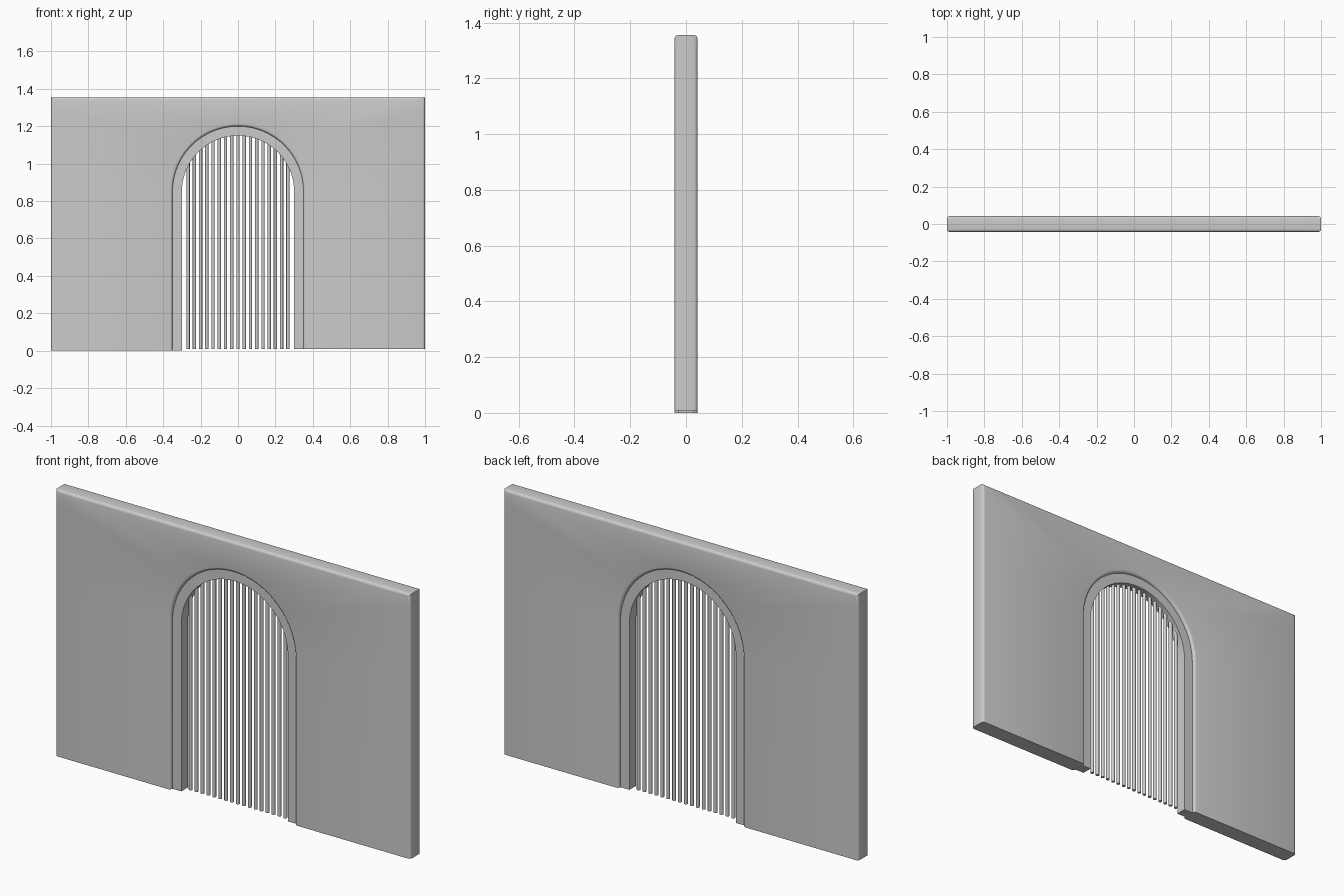
import bpy, bmesh, math

if "Cube" in bpy.data.objects:
    bpy.data.objects.remove(bpy.data.objects["Cube"])

SPRING = 0.85      # height where the arch starts curving
HEIGHT = 1.355
LEFT_Z, RIGHT_Z = 0.0, 0.008
SEGS = 40


def arch(radius):
    """Arch outline from left foot over the top to right foot."""
    pts = [(-radius, LEFT_Z)]
    for i in range(SEGS + 1):
        a = math.pi * (1 - i / SEGS)
        pts.append((radius * math.cos(a), SPRING + radius * math.sin(a)))
    return pts + [(radius, RIGHT_Z)]


def border(side, top):
    """Rectangular outline with the same point count as the arch."""
    q = SEGS // 4
    pts = [(-side, LEFT_Z)]
    pts += [(-side, SPRING + (top - SPRING) * i / q) for i in range(q)]
    pts += [(-side + side * i / q, top) for i in range(2 * q)]
    pts += [(side, top + (SPRING - top) * i / q) for i in range(q + 1)]
    return pts + [(side, RIGHT_Z)]


def finish(bm, name):
    bmesh.ops.recalc_face_normals(bm, faces=bm.faces)
    mesh = bpy.data.meshes.new(name)
    bm.to_mesh(mesh)
    bm.free()
    ob = bpy.data.objects.new(name, mesh)
    bpy.context.collection.objects.link(ob)
    bpy.ops.object.select_all(action='DESELECT')
    ob.select_set(True)
    bpy.context.view_layer.objects.active = ob
    bpy.ops.object.shade_smooth_by_angle(angle=math.radians(35))


def slab(name, outline, section):
    """Stack outer+inner outlines along y; section lists (inset, y) front to back."""
    bm = bmesh.new()
    loops = []
    for d, y in section:
        outer, inner = outline(d)
        loops.append([bm.verts.new((x, y, z)) for x, z in outer + inner[::-1]])
    n = len(loops[0])
    for a, b in zip(loops, loops[1:]):
        for i in range(n):
            j = (i + 1) % n
            bm.faces.new((a[i], a[j], b[j], b[i]))
    # front and back faces: quads between the outer and inner outline
    for a in (loops[0], loops[-1]):
        for i in range(n // 2 - 1):
            bm.faces.new((a[i], a[i + 1], a[n - 2 - i], a[n - 1 - i]))
    finish(bm, name)


# Wall with rounded edges on the sides, top and arch, flat underneath
half, bev, steps = 0.042, 0.014, 4
front = []
for i in range(steps + 1):
    a = math.pi / 2 * i / steps
    front.append((bev * (1 - math.sin(a)), -half + bev * (1 - math.cos(a))))
slab("wall", lambda d: (border(1 - d, HEIGHT - d), arch(0.35 + d)),
     front + [(d, -y) for d, y in reversed(front)])

# Recessed arch frame lining the opening
slab("arch_frame", lambda d: (arch(0.355), arch(0.30)), [(0, -0.027), (0, 0.027)])

# Vertical gate bars, each reaching up into the arch
bm = bmesh.new()
for i in range(-8, 9):
    x = i * 0.6 / 18
    top = SPRING + math.sqrt(0.31 ** 2 - x ** 2)
    made = bmesh.ops.create_cone(bm, cap_ends=True, segments=12, radius1=0.009,
                                 radius2=0.009, depth=top - RIGHT_Z)
    bmesh.ops.translate(bm, verts=made["verts"], vec=(x, 0, (top + RIGHT_Z) / 2))
finish(bm, "gate_bars")
